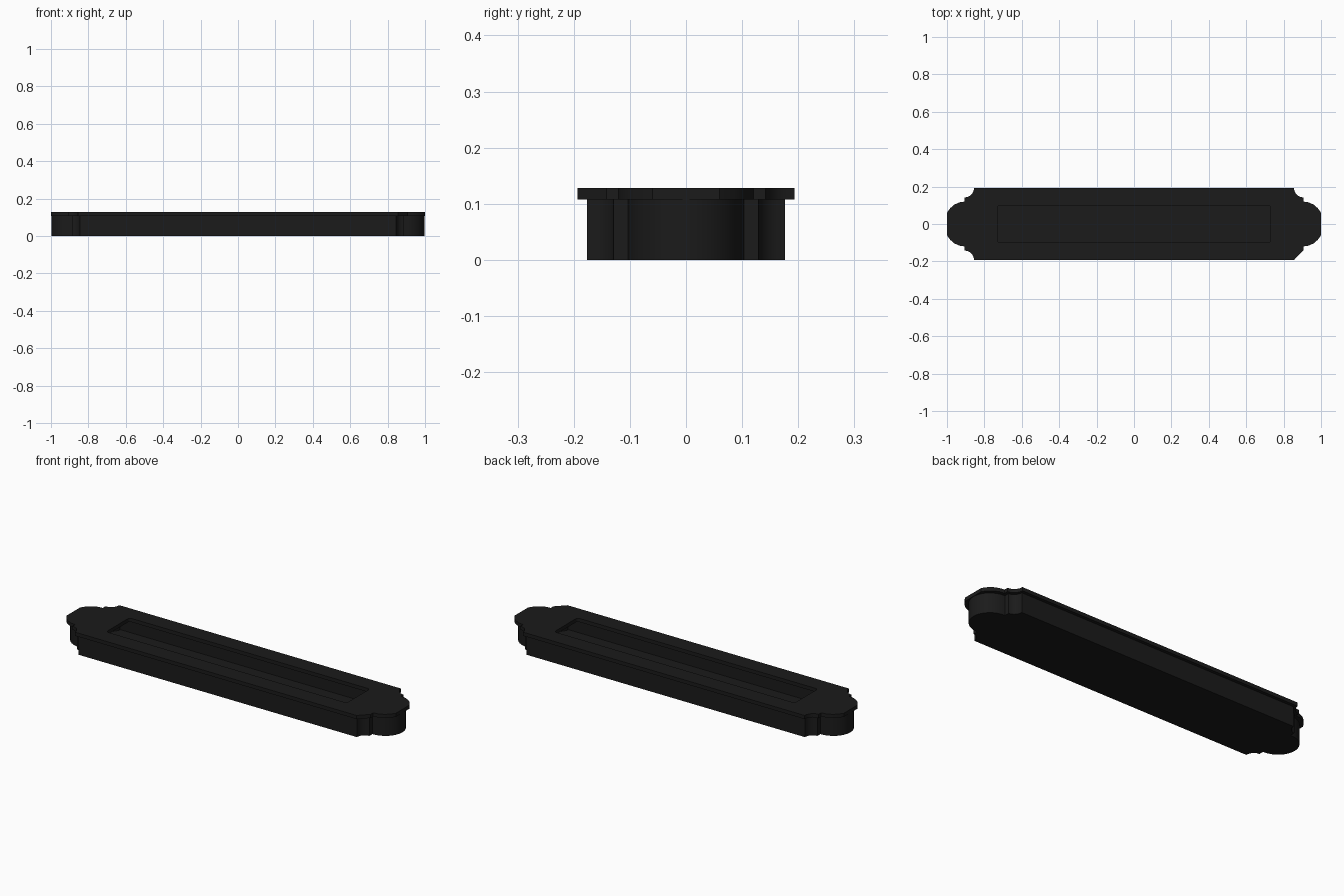
import bpy, bmesh, math

cube = bpy.data.objects.get("Cube")
if cube:
    bpy.data.objects.remove(cube, do_unlink=True)

black = bpy.data.materials.new("matte black")
black.use_nodes = True
black.diffuse_color = (0.0108, 0.0108, 0.0108, 1)
black.node_tree.nodes["Principled BSDF"].inputs["Base Color"].default_value = black.diffuse_color


def ring(corner):
    """Mirror one corner profile into a full outline, counter-clockwise."""
    right = [(x, -y) for x, y in corner] + [(x, y) for x, y in reversed(corner) if y > 0.001]
    return right + [(-x, -y) for x, y in right]


def arc(end, steps):
    """Sine and cosine pairs from zero to the end angle in degrees."""
    angles = [math.radians(end) * i / steps for i in range(steps + 1)]
    return [(math.sin(a), math.cos(a)) for a in angles]


def slab(name, outline, z0, z1):
    """Extrude an outline between two heights."""
    bm = bmesh.new()
    face = bm.faces.new([bm.verts.new((x, y, z0)) for x, y in outline])
    top = bmesh.ops.extrude_face_region(bm, geom=[face])["geom"]
    bmesh.ops.translate(bm, vec=(0, 0, z1 - z0),
                        verts=[v for v in top if isinstance(v, bmesh.types.BMVert)])
    bmesh.ops.recalc_face_normals(bm, faces=bm.faces)
    mesh = bpy.data.meshes.new(name)
    bm.to_mesh(mesh)
    bm.free()
    mesh.materials.append(black)
    obj = bpy.data.objects.new(name, mesh)
    bpy.context.collection.objects.link(obj)
    return obj


def corner_profile(x0, y0, x1, y1, y2, x_end, sweep, steps):
    """Concave cove, short step, then a rounded end lobe."""
    cove = [(x1 - (x1 - x0) * c, y0 - (y0 - y1) * s) for s, c in arc(90, 5)]
    reach = (x_end - x1) / math.sin(math.radians(sweep))
    lobe = [(x1 + reach * s, y2 * c) for s, c in arc(sweep, steps)]
    return cove + lobe


def carve(obj, cutter):
    """Subtract the cutter, then smooth the curved walls."""
    cut = obj.modifiers.new("opening", 'BOOLEAN')
    cut.operation = 'DIFFERENCE'
    cut.solver = 'EXACT'
    cut.object = cutter
    bpy.ops.object.select_all(action='DESELECT')
    obj.select_set(True)
    bpy.context.view_layer.objects.active = obj
    bpy.ops.object.modifier_apply(modifier=cut.name)
    bpy.ops.object.shade_smooth_by_angle(angle=math.radians(35))
    bpy.data.objects.remove(cutter, do_unlink=True)


# Hollow body: a thin-walled tray
body_outline = ring(corner_profile(0.845, 0.176, 0.888, 0.129, 0.103, 0.998, 90, 8))
hollow_outline = ring(corner_profile(0.82, 0.15, 0.862, 0.104, 0.08, 0.972, 90, 8))
body = slab("body", body_outline, 0, 0.108)
carve(body, slab("hollow_cutter", hollow_outline, 0.02, 0.2))

# Overhanging top plate; its front corner on the +x side is a plain chamfer
plate_outline = ring(corner_profile(0.855, 0.193, 0.905, 0.142, 0.12, 1.0, 60, 4))
del plate_outline[1:5]
plate = slab("top_plate", plate_outline, 0.108, 0.128)

# Long slot with slightly rounded corners through the plate
radius = 0.015
slot_corner = [(0.73 - radius * (1 - s), 0.1 - radius * (1 - c)) for s, c in arc(90, 4)]
carve(plate, slab("slot_cutter", ring(slot_corner), 0.05, 0.2))
